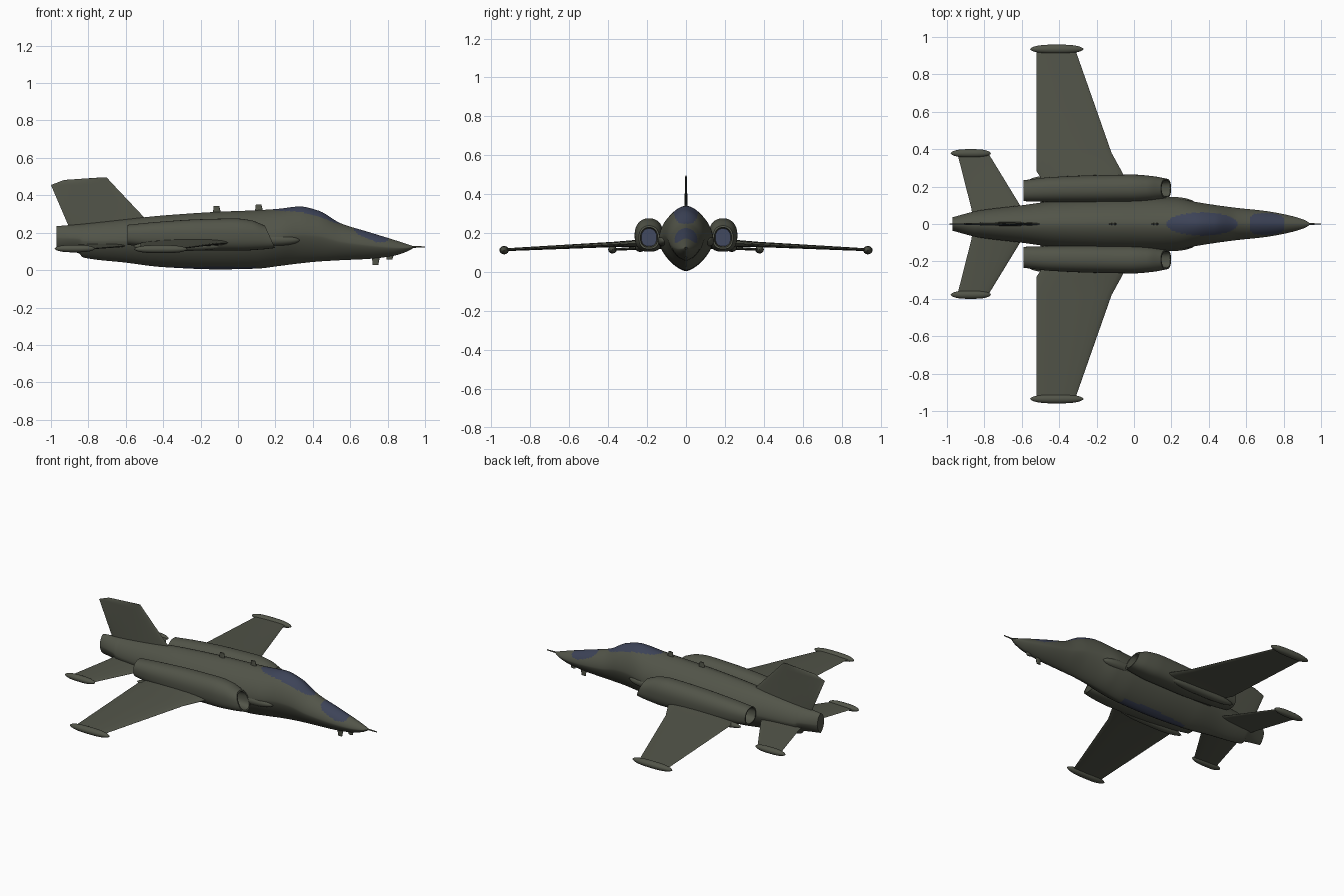
import bpy
import bmesh
from math import sin, cos, pi, tau, copysign, radians

cube = bpy.data.objects.get("Cube")
if cube:
    bpy.data.objects.remove(cube, do_unlink=True)


def material(name, rgb):
    m = bpy.data.materials.new(name)
    m.use_nodes = True
    m.diffuse_color = (*rgb, 1)
    m.node_tree.nodes["Principled BSDF"].inputs["Base Color"].default_value = (*rgb, 1)
    return m


OLIVE = material("olive grey paint", (0.084, 0.089, 0.066))
GLASS = material("dark blue glass", (0.046, 0.056, 0.096))


def interpolate(stations, n):
    """Smooth overshoot-free sampling of rows that start with x."""
    def slope(i, k):
        if i in (0, len(stations) - 1):
            i = max(i, 1)
            a, b = stations[i - 1], stations[i]
            return (b[k] - a[k]) / (b[0] - a[0])
        a, b, c = stations[i - 1:i + 2]
        d, e = (b[k] - a[k]) / (b[0] - a[0]), (c[k] - b[k]) / (c[0] - b[0])
        return 2 * d * e / (d + e) if d * e > 0 else 0

    rows, i = [], 0
    first, last = stations[0][0], stations[-1][0]
    for j in range(n + 1):
        x = first + (last - first) * j / n
        while i < len(stations) - 2 and x > stations[i + 1][0]:
            i += 1
        a, b = stations[i], stations[i + 1]
        h = b[0] - a[0]
        t = (x - a[0]) / h
        row = [x]
        for k in range(1, len(a)):
            row.append(a[k] * (1 + 2 * t) * (1 - t) ** 2 + b[k] * t * t * (3 - 2 * t)
                       + h * slope(i, k) * t * (1 - t) ** 2 - h * slope(i + 1, k) * t * t * (1 - t))
        rows.append(row)
    return rows


def power(v, e):
    return copysign(abs(v) ** (2 / e), v)


def section(x, width, low, high, y=0, top=2, bottom=2, sides=48):
    """Rounded cross-section across the x axis."""
    mid, points = (low + high) / 2, []
    for i in range(sides):
        a = tau * i / sides
        e = top if sin(a) >= 0 else bottom
        points.append((x, y + width * power(cos(a), e), mid + (high - mid) * power(sin(a), e)))
    return points


def skin(name, rings, rule=None, angle=40):
    """Join rings of points into a closed solid, coloured by a rule."""
    bm = bmesh.new()
    loops = [[bm.verts.new(p) for p in ring] for ring in rings]
    for a, b in zip(loops, loops[1:]):
        for i in range(len(a)):
            j = (i + 1) % len(a)
            bm.faces.new((a[i], a[j], b[j], b[i]))
    ends = [bm.faces.new(loops[0]), bm.faces.new(loops[-1])]
    bmesh.ops.recalc_face_normals(bm, faces=bm.faces)
    for f in bm.faces:
        f.material_index = int(bool(rule and rule(f, f in ends)))
    mesh = bpy.data.meshes.new(name)
    bm.to_mesh(mesh)
    bm.free()
    mesh.materials.append(OLIVE)
    mesh.materials.append(GLASS)
    mesh.shade_smooth()
    mesh.set_sharp_from_angle(angle=radians(angle))
    obj = bpy.data.objects.new(name, mesh)
    bpy.context.collection.objects.link(obj)
    return obj


def blade(name, stations, place):
    """Thin lens-shaped surface; rows are span, leading, trailing, offset, half thickness."""
    rings = []
    for span, lead, trail, offset, thick in stations:
        ring = []
        for i in range(24):
            a = tau * i / 24
            x = (lead + trail) / 2 + (lead - trail) / 2 * cos(a)
            ring.append(place(x, span, offset + thick * sin(a) * (1 + 0.3 * cos(a))))
        rings.append(ring)
    return skin(name, rings, angle=50)


def pod(name, x0, x1, y, z, r):
    """Blunt round-ended tip body."""
    rings = []
    for i in range(25):
        t = -cos(pi * i / 24)
        s = r * max(1 - abs(t) ** 3, 0.01) ** 0.6
        rings.append(section((x0 + x1) / 2 + (x1 - x0) / 2 * t, s, z - s * 0.9, z + s * 0.9, y, sides=20))
    return skin(name, rings)


# Fuselage: x, half width, underside, top
body = [(-0.97, 0.036, 0.11, 0.235), (-0.85, 0.068, 0.09, 0.245), (-0.83, 0.072, 0.068, 0.247),
        (-0.6, 0.1, 0.04, 0.272), (-0.4, 0.125, 0.016, 0.292), (-0.1, 0.14, 0.004, 0.312),
        (0.1, 0.142, 0.008, 0.32), (0.22, 0.138, 0.022, 0.328), (0.33, 0.118, 0.036, 0.34),
        (0.43, 0.102, 0.046, 0.318), (0.55, 0.086, 0.053, 0.25), (0.7, 0.07, 0.06, 0.203),
        (0.83, 0.046, 0.076, 0.163), (0.91, 0.022, 0.102, 0.137), (0.935, 0.008, 0.117, 0.129)]


def glazing(f, end):
    c = f.calc_center_median()
    canopy = ((c.x - 0.365) / 0.19) ** 2 + (c.y / 0.062) ** 2 < 1 and c.z > 0.2
    window = ((c.x - 0.71) / 0.09) ** 4 + (c.y / 0.058) ** 4 < 1 and c.z > 0.15
    belly = -0.38 < c.x < 0.1 and c.z < 0.018
    return canopy or window or belly


skin("fuselage", [section(*row, top=1.75, bottom=1.5, sides=96) for row in interpolate(body, 200)], glazing)

# Engine nacelles: x, half width, underside, top, centre distance
pipe = [(-0.59, 0.056, 0.135, 0.242, 0.178), (-0.45, 0.066, 0.118, 0.256, 0.184),
        (-0.2, 0.073, 0.104, 0.272, 0.188), (0, 0.074, 0.104, 0.276, 0.19),
        (0.1, 0.066, 0.11, 0.266, 0.19), (0.17, 0.052, 0.118, 0.238, 0.19)]


def nacelle(name, side):
    def shrink(row, dx, k):
        x, w, low, high, y = row
        mid, half = (low + high) / 2, (high - low) / 2
        return [x + dx, w * k, mid - half * k, mid + half * k, y]

    rows = interpolate(pipe, 60)
    back, front = rows[0], rows[-1]
    rows = ([shrink(back, 0.07, 0.8), shrink(back, 0, 0.88)] + rows
            + [shrink(front, 0, 0.85), shrink(front, -0.07, 0.75)])
    rings = []
    for x, w, low, high, y in rows:
        lean = min(max((x + 0.1) / 0.27, 0), 1) * 0.45
        rings.append([(px - lean * (pz - 0.18), py, pz)
                      for px, py, pz in section(x, w, low, high, side * y, 2.2, 2.6)])
    skin(name, rings, lambda f, end: end)


# Vertical fin
blade("fin", [(0.2, -0.43, -0.89, 0, 0.012), (0.28, -0.5, -0.925, 0, 0.009), (0.455, -0.665, -1, 0, 0.005),
              (0.482, -0.69, -0.93, 0, 0.005), (0.495, -0.702, -0.74, 0, 0.003)],
      lambda x, span, off: (x, off, span))

wing = [(0.05, -0.02, -0.5, 0.15, 0.02), (0.25, -0.05, -0.5, 0.147, 0.018), (0.28, -0.065, -0.52, 0.146, 0.016),
        (0.38, -0.12, -0.52, 0.141, 0.013), (0.935, -0.315, -0.52, 0.114, 0.007)]
tail = [(0.02, -0.57, -0.86, 0.135, 0.012), (0.085, -0.6, -0.87, 0.13, 0.01), (0.38, -0.78, -0.945, 0.115, 0.006)]

# Paired parts, port and starboard of the nose
for word, side in (("port", 1), ("starboard", -1)):
    nacelle(word + "_nacelle", side)

    def flat(x, span, off):
        return (x, side * span, off)

    blade(word + "_wing", wing, flat)
    blade(word + "_tailplane", tail, flat)
    pod(word + "_wing_tip_pod", -0.555, -0.27, side * 0.935, 0.112, 0.024)
    pod(word + "_tailplane_tip_pod", -0.98, -0.765, side * 0.378, 0.115, 0.022)
    # Fairing along the wing root under each engine
    pod(word + "_wing_root_fairing", -0.56, -0.08, side * 0.235, 0.128, 0.028)
    # Body shoulder ahead of each intake
    pod(word + "_intake_shoulder", -0.05, 0.33, side * 0.11, 0.16, 0.036)

# Nose probe
skin("nose_probe", [section(x, r, 0.124 - r, 0.124 + r, sides=12) for x, r in ((0.9, 0.006), (1, 0.003))])

# Small aerials on the spine and under the nose
for name, x, base, tip in (("rear_aerial", -0.115, 0.3, 0.342), ("middle_aerial", 0.11, 0.31, 0.35),
                           ("nose_aerial", 0.735, 0.08, 0.028), ("nose_sensor", 0.81, 0.09, 0.056)):
    blade(name, [(base, x + 0.025, x - 0.02, 0, 0.006), (tip, x + 0.015, x - 0.015, 0, 0.004)],
          lambda x, span, off: (x, off, span))
